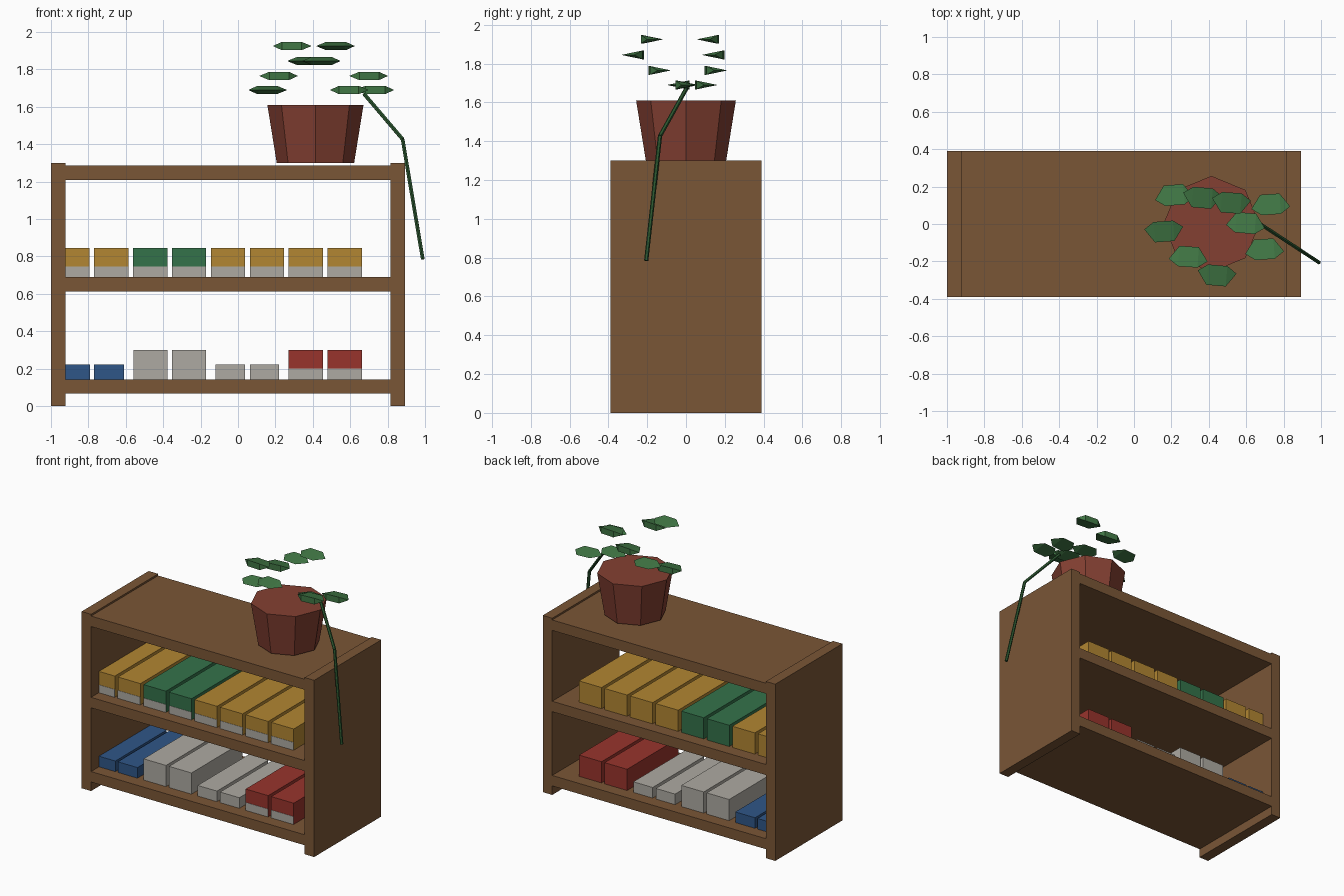
import bpy, bmesh, math
from mathutils import Matrix, Vector

if "Cube" in bpy.data.objects:
    bpy.data.objects.remove(bpy.data.objects["Cube"])


def material(name, rgb):
    # sRGB bytes to linear colour
    lin = [((c / 255 + 0.055) / 1.055) ** 2.4 for c in rgb]
    m = bpy.data.materials.new(name)
    m.diffuse_color = (*lin, 1)
    m.use_nodes = True
    m.node_tree.nodes["Principled BSDF"].inputs["Base Color"].default_value = m.diffuse_color
    return m


WOOD = material("wood", (122, 86, 54))
YELLOW = material("yellow", (178, 134, 50))
GREEN = material("green", (52, 114, 74))
BLUE = material("blue", (47, 86, 135))
RED = material("red", (152, 52, 44))
GREY = material("pale_grey", (174, 170, 162))
CLAY = material("clay", (132, 64, 50))
LEAF = material("leaf_green", (64, 118, 68))
STEM = material("stem_green", (44, 88, 48))


def add(name, bm, mat):
    bmesh.ops.recalc_face_normals(bm, faces=bm.faces)
    me = bpy.data.meshes.new(name)
    bm.to_mesh(me)
    bm.free()
    me.materials.append(mat)
    ob = bpy.data.objects.new(name, me)
    bpy.context.collection.objects.link(ob)
    return ob


def box(name, x, y, z, mat):
    bm = bmesh.new()
    bmesh.ops.create_cube(bm, size=1)
    for v in bm.verts:
        v.co = [r[0] if c < 0 else r[1] for c, r in zip(v.co, (x, y, z))]
    return add(name, bm, mat)


# Bookcase: two side panels and three shelves, open front and back
DEPTH = (-0.39, 0.39)
box("left_panel", (-1.0, -0.923), DEPTH, (0, 1.30), WOOD)
box("right_panel", (0.816, 0.893), DEPTH, (0, 1.30), WOOD)
for name, z in (("bottom_shelf", 0.066), ("middle_shelf", 0.612), ("top_shelf", 1.21)):
    box(name, (-0.923, 0.816), DEPTH, (z, z + 0.077), WOOD)


# Boxes lying on the shelves, some with a pale strip along the front foot
def shelf_box(name, x0, x1, z, h, mat, strip):
    box(name, (x0, x1), (-0.298, 0.298), (z, z + h), mat)
    if strip:
        box(name + "_strip", (x0, x1), (-0.3, -0.296), (z, z + 0.058), GREY)


for i, mat in enumerate((YELLOW, YELLOW, GREEN, GREEN, YELLOW, YELLOW, YELLOW, YELLOW)):
    x = -0.977 + 0.208 * i
    shelf_box(f"upper_box_{i + 1}", x, x + 0.183, 0.689, 0.156, mat, True)

LOWER = [(-0.95, 0.16, 0.078, BLUE), (-0.77, 0.16, 0.078, BLUE),
         (-0.56, 0.183, 0.156, GREY), (-0.353, 0.183, 0.156, GREY),
         (-0.12, 0.157, 0.078, GREY), (0.063, 0.157, 0.078, GREY),
         (0.271, 0.183, 0.156, RED), (0.479, 0.183, 0.156, RED)]
for i, (x, w, h, mat) in enumerate(LOWER):
    shelf_box(f"lower_box_{i + 1}", x, x + w, 0.143, h, mat, mat == RED)

# Eight-sided tapered pot
bm = bmesh.new()
bmesh.ops.create_cone(bm, cap_ends=True, segments=8, radius1=0.207, radius2=0.257,
                      depth=0.31, matrix=Matrix.Translation((0.414, 0, 1.455)))
add("pot", bm, CLAY)


# Leaves: three-sided faceted spindles lying along x
def leaf(name, loc, side, turn):
    bm = bmesh.new()
    tips = [bm.verts.new((s, 0, 0)) for s in (-1, 1)]
    rings = []
    for s in (-0.5, 0.5):
        rings.append([bm.verts.new((s, 0.866 * math.cos(a), 0.866 * math.sin(a)))
                      for a in (0, math.tau / 3, 2 * math.tau / 3)])
    for k in range(3):
        n = (k + 1) % 3
        bm.faces.new((tips[0], rings[0][k], rings[0][n]))
        bm.faces.new((rings[0][k], rings[1][k], rings[1][n], rings[0][n]))
        bm.faces.new((tips[1], rings[1][n], rings[1][k]))
    for v in bm.verts:
        v.co = (v.co.x * 0.104, (v.co.y - 0.216) * 0.084 * side, v.co.z * 0.03)
    bm.transform(Matrix.Translation(loc) @ Matrix.Rotation(math.radians(turn), 4, 'Z'))
    add(name, bm, LEAF)


LEAVES = [(0.215, 0.155, 1.765, 1, 5), (0.365, 0.14, 1.845, -1, -5),
          (0.52, 0.113, 1.925, -1, -4), (0.73, 0.105, 1.69, 1, 4),
          (0.16, -0.04, 1.69, -1, 4), (0.597, 0.005, 1.69, 1, -5),
          (0.697, -0.135, 1.765, 1, 4), (0.291, -0.175, 1.925, 1, -4),
          (0.443, -0.275, 1.845, -1, -5)]
for i, (x, y, z, side, turn) in enumerate(LEAVES):
    leaf(f"leaf_{i + 1}", (x, y, z), side, turn)

# Trailing stem in two straight lengths
PATH = [Vector(p) for p in ((0.675, 0, 1.668), (0.88, -0.134, 1.427), (0.988, -0.205, 0.785))]
for i, (a, b) in enumerate(zip(PATH, PATH[1:])):
    bm = bmesh.new()
    rot = (b - a).to_track_quat('Z', 'Y').to_matrix().to_4x4()
    bmesh.ops.create_cone(bm, cap_ends=True, segments=6, radius1=0.011, radius2=0.011,
                          depth=(b - a).length, matrix=Matrix.Translation((a + b) / 2) @ rot)
    add(f"trailing_stem_{i + 1}", bm, STEM)
